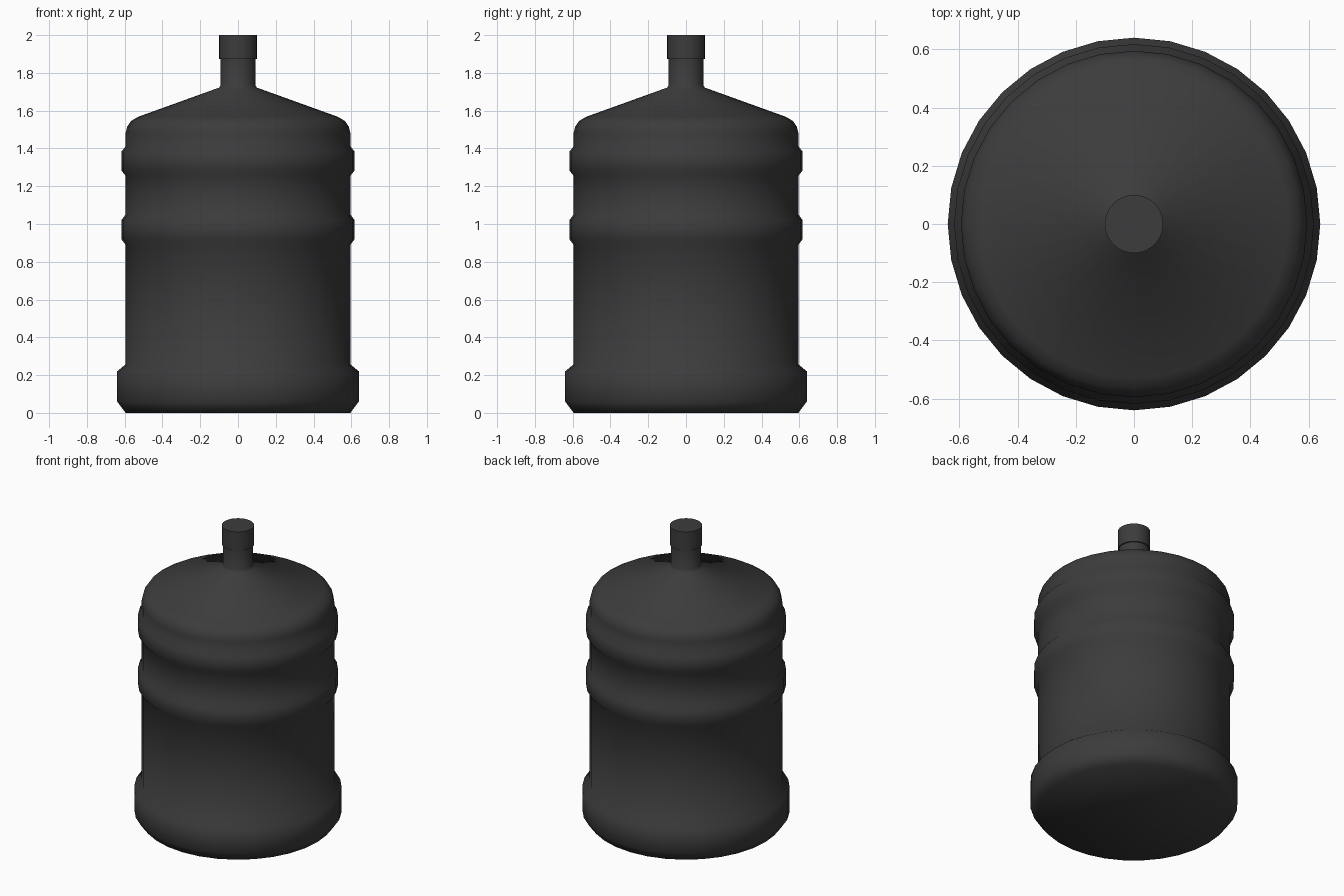
import bpy, bmesh, math

if "Cube" in bpy.data.objects:
    bpy.data.objects.remove(bpy.data.objects["Cube"])

SIDES = 32

dark = bpy.data.materials.new("dark_plastic")
dark.diffuse_color = (0.045, 0.045, 0.045, 1)
dark.use_nodes = True
dark.node_tree.nodes["Principled BSDF"].inputs["Base Color"].default_value = dark.diffuse_color


def lathe(name, profile, cap_bottom=True, cap_top=True, angle=60):
    """Revolve (radius, z) points around z."""
    bm = bmesh.new()
    rings = []
    for r, z in profile:
        rings.append([bm.verts.new((r * math.cos(2 * math.pi * i / SIDES),
                                    r * math.sin(2 * math.pi * i / SIDES), z))
                      for i in range(SIDES)])
    for a, b in zip(rings, rings[1:]):
        for i in range(SIDES):
            j = (i + 1) % SIDES
            bm.faces.new((a[i], a[j], b[j], b[i]))
    if cap_bottom:
        bm.faces.new(rings[0][::-1])
    if cap_top:
        bm.faces.new(rings[-1])
    me = bpy.data.meshes.new(name)
    bm.to_mesh(me)
    bm.free()
    me.materials.append(dark)
    ob = bpy.data.objects.new(name, me)
    bpy.context.collection.objects.link(ob)
    bpy.ops.object.select_all(action='DESELECT')
    ob.select_set(True)
    bpy.context.view_layer.objects.active = ob
    bpy.ops.object.shade_smooth_by_angle(angle=math.radians(angle))
    return ob


def band(z0, z1, r, bulge, bevel):
    """Raised ring with sloped edges."""
    return [(r, z0), (r + bulge, z0 + bevel), (r + bulge, z1 - bevel), (r, z1)]


# Bottle: flared foot, two raised bands, rounded shoulder, cone and neck
R = 0.595
profile = [(0.595, 0.0), (0.64, 0.06), (0.64, 0.22), (R, 0.257)]
profile += band(0.89, 1.05, R, 0.023, 0.03)
profile += band(1.255, 1.412, R, 0.023, 0.03)
profile += [(R, 1.48), (0.587, 1.515), (0.567, 1.545), (0.53, 1.567),
            (0.1, 1.722), (0.092, 1.735), (0.092, 1.88)]
lathe("bottle", profile, cap_top=False)

# Screw cap
lathe("cap", [(0.1, 1.873), (0.1, 2.0)], angle=40)
